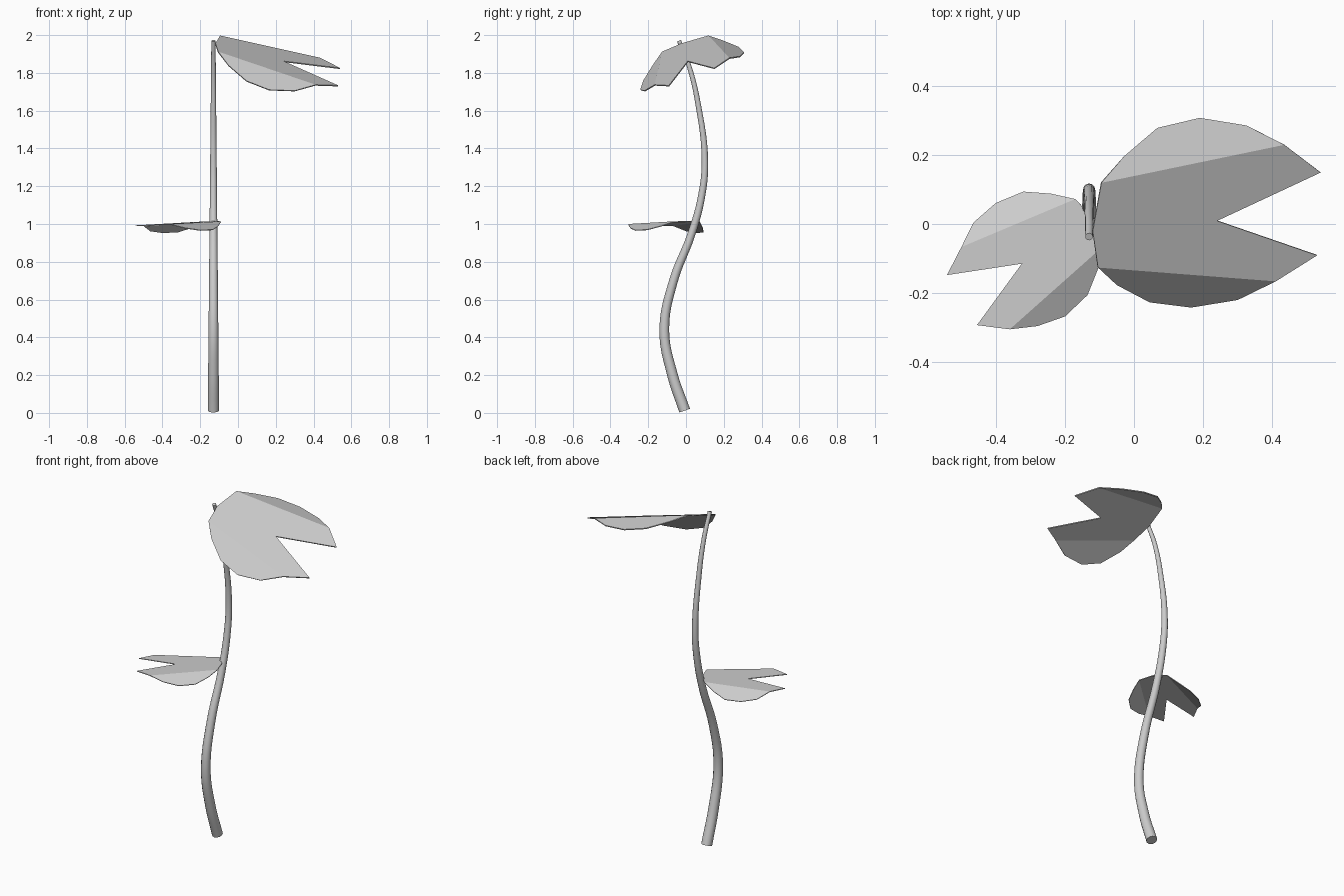
import bpy, bmesh

if "Cube" in bpy.data.objects:
    bpy.data.objects.remove(bpy.data.objects["Cube"])


def leaf(name, blade, back, front, thickness=0.006):
    """Flat notched blade plus two drooping side flaps, sharing fold edges.
    blade: base, back corner, back fold end, back tip, notch, front tip,
    front fold end, front corner. Flap points run from corner to fold end."""
    bm = bmesh.new()
    centre = [bm.verts.new(p) for p in blade]
    bm.faces.new(centre)
    for flap, corner, end in ((back, 1, 2), (front, 7, 6)):
        mids = [bm.verts.new(p) for p in flap]
        bm.faces.new([centre[corner]] + mids + [centre[end]])
    bmesh.ops.recalc_face_normals(bm, faces=bm.faces)
    me = bpy.data.meshes.new(name)
    bm.to_mesh(me)
    bm.free()
    ob = bpy.data.objects.new(name, me)
    bpy.context.collection.objects.link(ob)
    mod = ob.modifiers.new("thickness", 'SOLIDIFY')
    mod.thickness = thickness
    mod.offset = 0
    return ob


# Stem: tapering S-curve in the y-z plane
path = [(-0.007, 0.012), (-0.073, 0.206), (-0.115, 0.44), (-0.066, 0.7),
        (0.03, 0.95), (0.083, 1.15), (0.1, 1.33), (0.065, 1.63),
        (0.018, 1.83), (-0.037, 1.97)]
cu = bpy.data.curves.new("stem", 'CURVE')
cu.dimensions = '3D'
cu.bevel_depth = 0.03
cu.bevel_resolution = 4
cu.use_fill_caps = True
cu.resolution_u = 6
sp = cu.splines.new('BEZIER')
sp.bezier_points.add(len(path) - 1)
for bp, (y, z) in zip(sp.bezier_points, path):
    bp.co = (-0.13, y, z)
    bp.handle_left_type = bp.handle_right_type = 'AUTO'
    bp.radius = 1 - 0.32 * z
stem = bpy.data.objects.new("stem", cu)
bpy.context.collection.objects.link(stem)

# Large leaf at the top
leaf("top_leaf",
     [(-0.12, -0.02, 1.955), (-0.095, 0.12, 1.995), (0.435, 0.23, 1.877),
      (0.54, 0.15, 1.823), (0.24, 0.01, 1.86), (0.53, -0.09, 1.731),
      (0.41, -0.165, 1.735), (-0.105, -0.125, 1.91)],
     [(-0.03, 0.195, 1.969), (0.067, 0.278, 1.935),
      (0.19, 0.307, 1.906), (0.325, 0.285, 1.885)],
     [(-0.05, -0.175, 1.838), (0.045, -0.225, 1.756),
      (0.165, -0.24, 1.709), (0.30, -0.218, 1.704)])

# Small leaf halfway up, on the other side
leaf("lower_leaf",
     [(-0.115, 0.015, 1.014), (-0.17, 0.072, 1.012), (-0.50, -0.067, 0.991),
      (-0.542, -0.148, 0.991), (-0.325, -0.115, 1.002), (-0.455, -0.293, 0.995),
      (-0.36, -0.305, 0.998), (-0.09, -0.065, 1.012)],
     [(-0.24, 0.087, 0.982), (-0.32, 0.093, 0.957),
      (-0.40, 0.06, 0.954), (-0.465, 0.003, 0.963)],
     [(-0.105, -0.13, 0.989), (-0.135, -0.205, 0.969),
      (-0.20, -0.267, 0.966), (-0.28, -0.295, 0.978)], 0.004)
